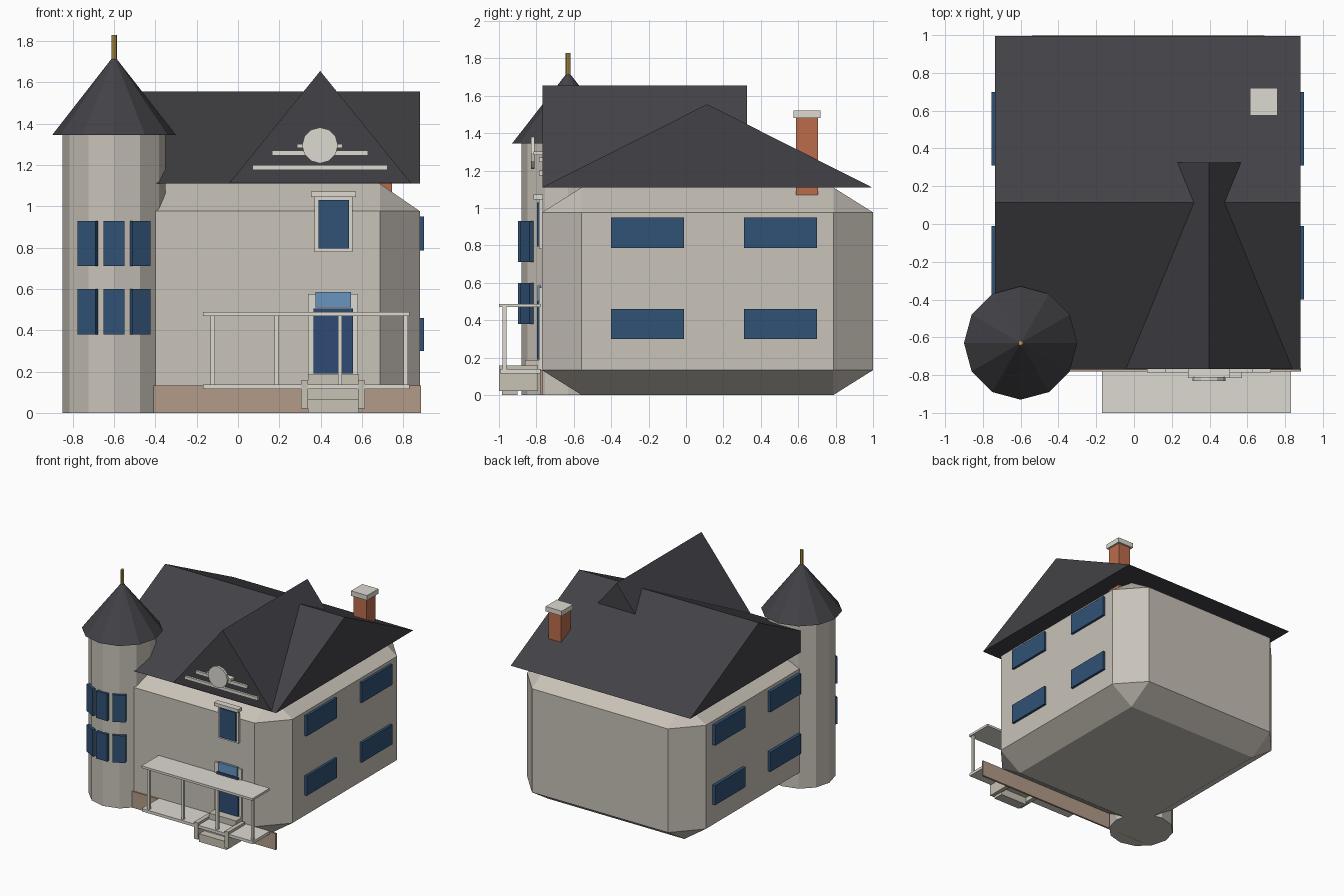
import bpy, bmesh, math
from mathutils import Matrix

if "Cube" in bpy.data.objects:
    bpy.data.objects.remove(bpy.data.objects["Cube"])


def material(name, r, g, b):
    m = bpy.data.materials.new(name)
    m.diffuse_color = (r, g, b, 1)
    m.use_nodes = True
    m.node_tree.nodes["Principled BSDF"].inputs["Base Color"].default_value = m.diffuse_color
    return m


WALL = material("wall_stone", 0.58, 0.54, 0.48)
SLATE = material("slate", 0.055, 0.055, 0.063)
GLASS = material("dark_glass", 0.03, 0.085, 0.18)
SKY = material("light_glass", 0.14, 0.30, 0.52)
DOOR = material("door_blue", 0.03, 0.07, 0.18)
TRIM = material("pale_trim", 0.72, 0.70, 0.63)
STEP = material("step_stone", 0.58, 0.54, 0.46)
BASE = material("plinth_brown", 0.45, 0.33, 0.25)
BRICK = material("brick", 0.50, 0.15, 0.07)
GOLD = material("gold", 0.50, 0.34, 0.07)


def finish(name, bm, mat):
    bmesh.ops.recalc_face_normals(bm, faces=bm.faces[:])
    me = bpy.data.meshes.new(name)
    bm.to_mesh(me)
    bm.free()
    me.materials.append(mat)
    ob = bpy.data.objects.new(name, me)
    bpy.context.collection.objects.link(ob)
    return ob


def box(name, x, y, z, mat, chamfer=0):
    """Box from (min, max) ranges; chamfer is a fraction of each side."""
    bm = bmesh.new()
    bmesh.ops.create_cube(bm, size=1)
    if chamfer:
        bmesh.ops.bevel(bm, geom=bm.edges[:], offset=chamfer, segments=1,
                        profile=0.5, affect='EDGES')
    size = [b - a for a, b in (x, y, z)]
    mid = [(a + b) / 2 for a, b in (x, y, z)]
    bm.transform(Matrix.Translation(mid) @ Matrix.Diagonal((*size, 1)))
    return finish(name, bm, mat)


def cone(name, x, y, z0, z1, r0, r1, mat, sides=12):
    bm = bmesh.new()
    bmesh.ops.create_cone(bm, cap_ends=True, segments=sides, radius1=r0,
                          radius2=r1, depth=z1 - z0)
    bm.transform(Matrix.Translation((x, y, (z0 + z1) / 2)))
    return finish(name, bm, mat)


def prism(name, profile, offset, mat):
    """Closed profile extruded along an offset vector."""
    bm = bmesh.new()
    face = bm.faces.new([bm.verts.new(p) for p in profile])
    new = bmesh.ops.extrude_face_region(bm, geom=[face], use_keep_orig=True)
    verts = [g for g in new["geom"] if isinstance(g, bmesh.types.BMVert)]
    bmesh.ops.translate(bm, verts=verts, vec=offset)
    return finish(name, bm, mat)


# Main body, roof and front gable
box("house_body", (-0.73, 0.88), (-0.77, 1.0), (0, 1.11), WALL, 0.12)
prism("main_roof", [(-0.735, -0.77, 1.11), (-0.735, 0.995, 1.11), (-0.735, 0.113, 1.555)],
      (1.617, 0, 0), SLATE)
prism("front_gable", [(-0.042, -0.768, 1.112), (0.838, -0.768, 1.112), (0.398, -0.768, 1.655)],
      (0, 1.093, 0), SLATE)
box("front_plinth", (-0.73, 0.885), (-0.78, -0.765), (0, 0.133), BASE)

# Corner tower
TX, TY = -0.6, -0.63
cone("tower_wall", TX, TY, 0, 1.35, 0.25, 0.25, WALL)
cone("tower_roof", TX, TY, 1.345, 1.73, 0.30, 0, SLATE)
cone("tower_finial", TX, TY, 1.68, 1.83, 0.013, 0.013, GOLD, 8)
for z in (0.38, 0.71):
    for deg in (-30, 0, 30):
        w = box("tower_window", (-0.05, 0.05), (-0.267, -0.243), (z, z + 0.22), GLASS)
        w.location = (TX, TY, 0)
        w.rotation_euler.z = math.radians(deg)

# Side windows on both flanks
for x in ((0.87, 0.9), (-0.755, -0.72)):
    for y in ((-0.40, -0.01), (0.31, 0.70)):
        for z in ((0.30, 0.46), (0.785, 0.95)):
            box("side_window", x, y, z, GLASS)

# Chimney
box("chimney", (0.63, 0.745), (0.588, 0.705), (1.07, 1.485), BRICK)
box("chimney_cap", (0.615, 0.76), (0.575, 0.72), (1.48, 1.52), TRIM)

# Gable ornament
box("gable_bar_low", (0.07, 0.725), (-0.785, -0.765), (1.175, 1.2), TRIM)
box("gable_bar_mid", (0.165, 0.63), (-0.785, -0.765), (1.245, 1.27), TRIM)
box("gable_bar_top", (0.285, 0.507), (-0.815, -0.765), (1.283, 1.303), TRIM)
disc = cone("gable_disc", 0, 0, -0.01, 0.01, 0.087, 0.087, TRIM)
disc.location = (0.397, -0.82, 1.295)
disc.rotation_euler.x = math.pi / 2

# Upper front window
box("upper_window_frame", (0.37, 0.555), (-0.787, -0.765), (0.78, 1.055), TRIM)
box("upper_window_glass", (0.39, 0.537), (-0.797, -0.775), (0.795, 1.03), GLASS)
box("upper_window_lintel", (0.353, 0.572), (-0.815, -0.765), (1.045, 1.072), TRIM)

# Front door
box("door_frame", (0.34, 0.58), (-0.785, -0.765), (0.13, 0.575), TRIM)
box("door_panel", (0.365, 0.557), (-0.797, -0.775), (0.19, 0.505), DOOR)
box("door_transom", (0.375, 0.548), (-0.795, -0.775), (0.51, 0.585), SKY)

# Porch
box("porch_deck", (-0.17, 0.83), (-0.995, -0.775), (0.115, 0.138), TRIM)
box("porch_roof", (-0.17, 0.83), (-1.0, -0.778), (0.47, 0.488), TRIM)
for x in (-0.122, 0.186, 0.494, 0.812):
    box("porch_post", (x - 0.01, x + 0.01), (-0.98, -0.96), (0.135, 0.475), TRIM)

# Steps and their side walls
for y0, y1, z0, z1 in ((-0.985, -0.9, 0, 0.065), (-0.92, -0.84, 0.06, 0.12),
                       (-0.86, -0.785, 0.12, 0.187)):
    box("step", (0.34, 0.585), (y0, y1), (z0, z1), STEP)
for x in (0.322, 0.598):
    box("step_cheek", (x - 0.018, x + 0.018), (-1.0, -0.79), (0.022, 0.158), STEP)
